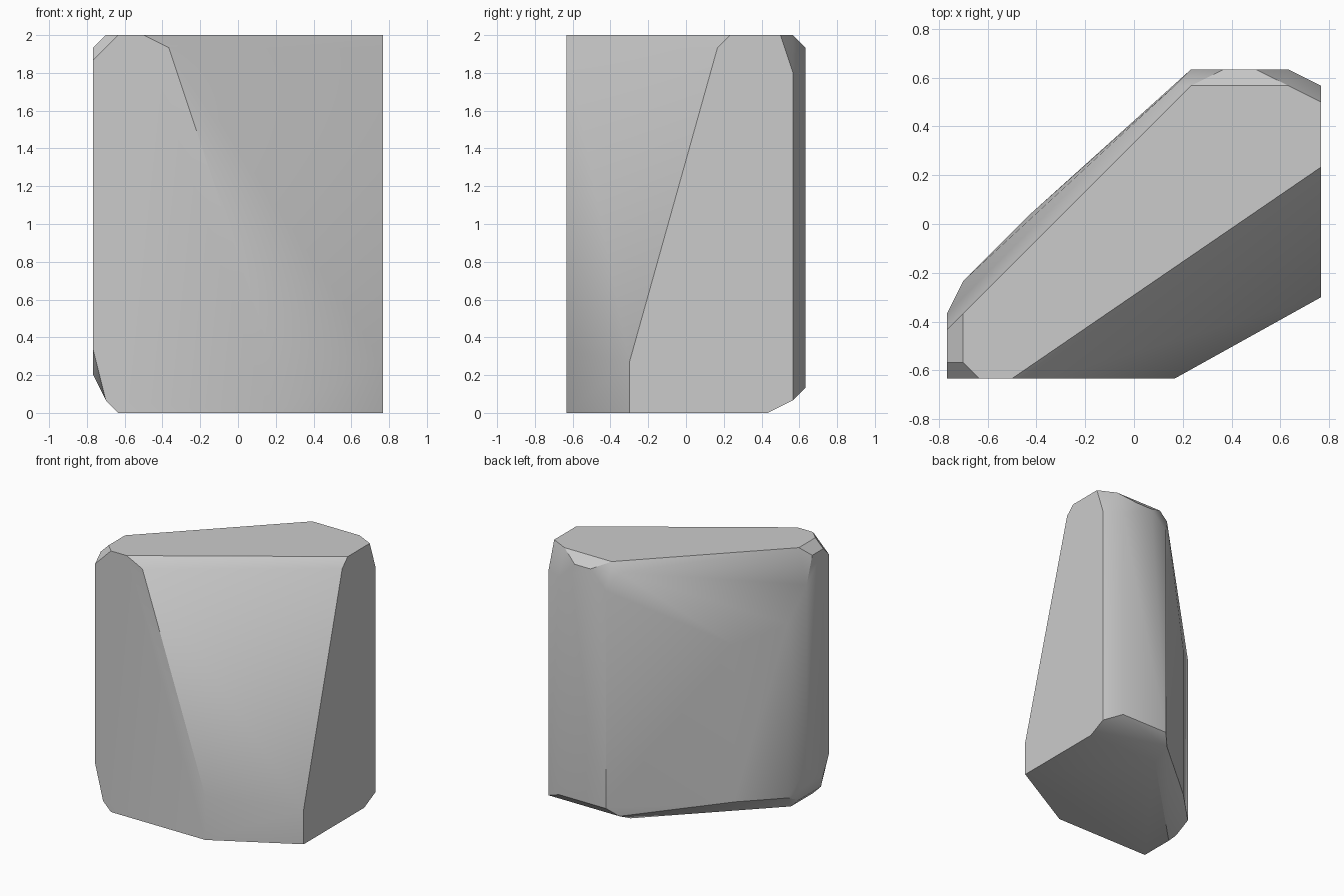
import bpy
import bmesh
import math
from mathutils import Vector

default_cube = bpy.data.objects.get("Cube")
if default_cube:
    bpy.data.objects.remove(default_cube, do_unlink=True)

STEP = 2 / 30                      # grid spacing of the block
WIDTH, DEPTH, HEIGHT = 23, 19, 30  # block size in grid steps


def on_plane(axis, level, outline):
    """Place a flat outline on the plane where the given axis equals level."""
    points = []
    for pair in outline:
        point = list(pair)
        point.insert(axis, level)
        points.append(tuple(point))
    return points


def make_material(name, colour):
    material = bpy.data.materials.new(name)
    material.use_nodes = True
    material.diffuse_color = colour
    shader = material.node_tree.nodes["Principled BSDF"]
    shader.inputs["Base Color"].default_value = colour
    return material


def hull_object(name, points, material):
    """Wrap the points in a convex skin and merge its coplanar faces."""
    centre = Vector((WIDTH / 2, DEPTH / 2, 0))
    mesh = bpy.data.meshes.new(name)
    bm = bmesh.new()
    for point in sorted(set(points)):
        bm.verts.new((Vector(point) - centre) * STEP)
    bmesh.ops.convex_hull(bm, input=bm.verts)
    loose = [vert for vert in bm.verts if not vert.link_faces]
    bmesh.ops.delete(bm, geom=loose, context="VERTS")
    bmesh.ops.dissolve_limit(bm, angle_limit=math.radians(1),
                             verts=bm.verts, edges=bm.edges)
    bmesh.ops.recalc_face_normals(bm, faces=bm.faces)
    bm.to_mesh(mesh)
    bm.free()
    mesh.materials.append(material)
    obj = bpy.data.objects.new(name, mesh)
    bpy.context.collection.objects.link(obj)
    return obj


# Outlines of the flat sides, in grid steps
front = on_plane(1, 0, [(0, 5), (0, 28), (2, 30), (4, 30), (6, 29),
                        (14, 5), (14, 0), (2, 0), (1, 1)])
left = on_plane(0, WIDTH, [(5, 0), (5, 4), (12, 29), (13, 30),
                           (17, 30), (18, 27), (18, 1), (16, 0)])
back = on_plane(1, DEPTH, [(15, 2), (21, 2), (21, 27),
                           (19, 29), (17, 29), (15, 27)])
right = on_plane(0, 0, [(1, 3), (1, 29), (3, 29), (4, 26), (4, 5)])
top = on_plane(2, HEIGHT, [(1, 1), (1, 4), (15, 18), (21, 18)])
bottom = on_plane(2, 0, [(2, 4), (14, 16), (21, 16)])

# Slightly bulging slanted wall between the back and right sides
slanted_wall = [(1, 4, 1), (1, 6, 2), (1, 6, 22), (5, 10, 2), (5, 10, 20),
                (14, 18, 1), (14, 18, 29)]

stone_grey = make_material("stone grey", (0.6, 0.6, 0.6, 1))
block = hull_object("stone_block",
                    front + left + back + right + top + bottom + slanted_wall,
                    stone_grey)

# Soft shading across shallow bends, crisp edges elsewhere
bpy.ops.object.select_all(action="DESELECT")
block.select_set(True)
bpy.context.view_layer.objects.active = block
bpy.ops.object.shade_smooth_by_angle(angle=math.radians(30))
